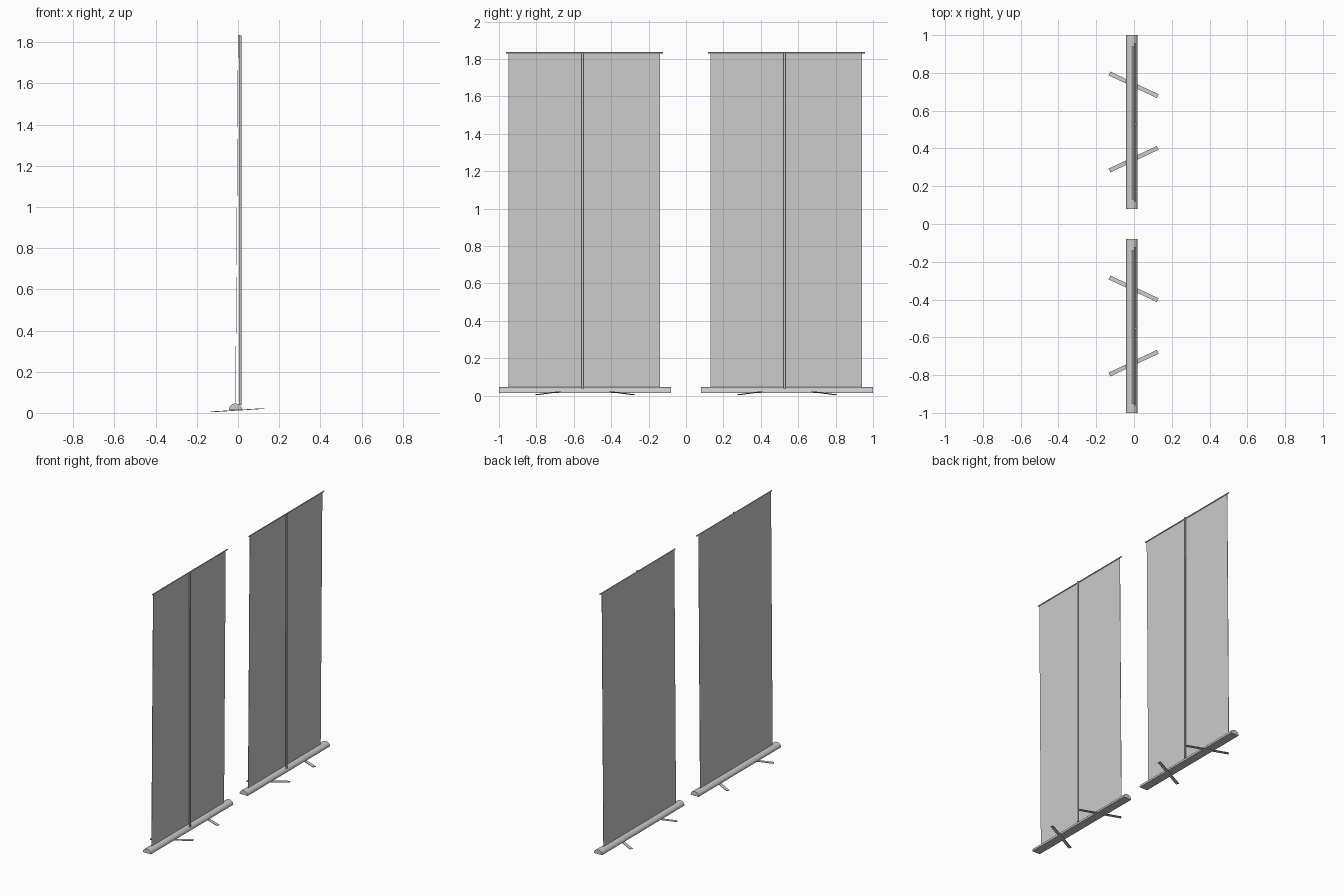
import bpy, math
from mathutils import Vector

if "Cube" in bpy.data.objects:
    bpy.data.objects.remove(bpy.data.objects["Cube"])


def mesh_object(name, verts, faces, smooth=False):
    me = bpy.data.meshes.new(name)
    me.from_pydata(verts, [], faces)
    ob = bpy.data.objects.new(name, me)
    bpy.context.collection.objects.link(ob)
    if smooth:
        bpy.ops.object.select_all(action='DESELECT')
        ob.select_set(True)
        bpy.context.view_layer.objects.active = ob
        bpy.ops.object.shade_smooth_by_angle(angle=math.radians(35))
    return ob


def extrude_y(name, profile, y0, y1, smooth=False):
    """Extrude an x/z profile along y, with end caps."""
    n = len(profile)
    verts = [(x, y, z) for y in (y0, y1) for x, z in profile]
    faces = [(i, i + n, (i + 1) % n + n, (i + 1) % n) for i in range(n)]
    faces += [tuple(range(n)), tuple(reversed(range(n, 2 * n)))]
    return mesh_object(name, verts, faces, smooth)


def foot(name, start, end, width=0.022, thick=0.003):
    """Flat bar between two points."""
    a, b = Vector(start), Vector(end)
    side = Vector((b.y - a.y, a.x - b.x, 0)).normalized() * width / 2
    up = Vector((0, 0, thick / 2))
    verts = [p + s * side + u * up for p in (a, b)
             for s, u in ((1, -1), (-1, -1), (-1, 1), (1, 1))]
    faces = [(3, 2, 1, 0), (4, 5, 6, 7)]
    faces += [(i, (i + 1) % 4, (i + 1) % 4 + 4, i + 4) for i in range(4)]
    return mesh_object(name, verts, faces)


def circle(cx, cz, r, n=12):
    return [(cx + r * math.cos(2 * math.pi * i / n),
             cz + r * math.sin(2 * math.pi * i / n)) for i in range(n)]


def banner_stand(side, yc):
    # half-round cassette with a short flat skirt
    dome = [(-0.012 + 0.031 * math.cos(math.pi * i / 16),
             0.019 + 0.026 * math.sin(math.pi * i / 16)) for i in range(17)]
    extrude_y(side + "_base_cassette", [(-0.043, 0.015), (0.019, 0.015)] + dome,
              yc - 0.46, yc + 0.46, True)
    # thin fabric sheet leaning to the top rail
    extrude_y(side + "_banner_sheet",
              [(-0.013, 0.04), (-0.011, 0.04), (0.002, 1.832), (0.0, 1.832)],
              yc - 0.41, yc + 0.4)
    # top clamp rail
    extrude_y(side + "_top_rail", circle(0.003, 1.832, 0.004),
              yc - 0.422, yc + 0.418, True)
    # support pole behind the sheet
    bpy.ops.mesh.primitive_cylinder_add(vertices=16, radius=0.006, depth=1.796,
                                        location=(0.011, yc - 0.013, 0.936))
    pole = bpy.context.object
    pole.name = side + "_support_pole"
    bpy.ops.object.shade_smooth_by_angle(angle=math.radians(35))
    # pair of splayed feet
    for tag, s in (("left", -1), ("right", 1)):
        foot(f"{side}_{tag}_foot", (-0.13, yc + s * 0.257, 0.005),
             (0.125, yc + s * 0.137, 0.021))


banner_stand("left", -0.54)
banner_stand("right", 0.54)
